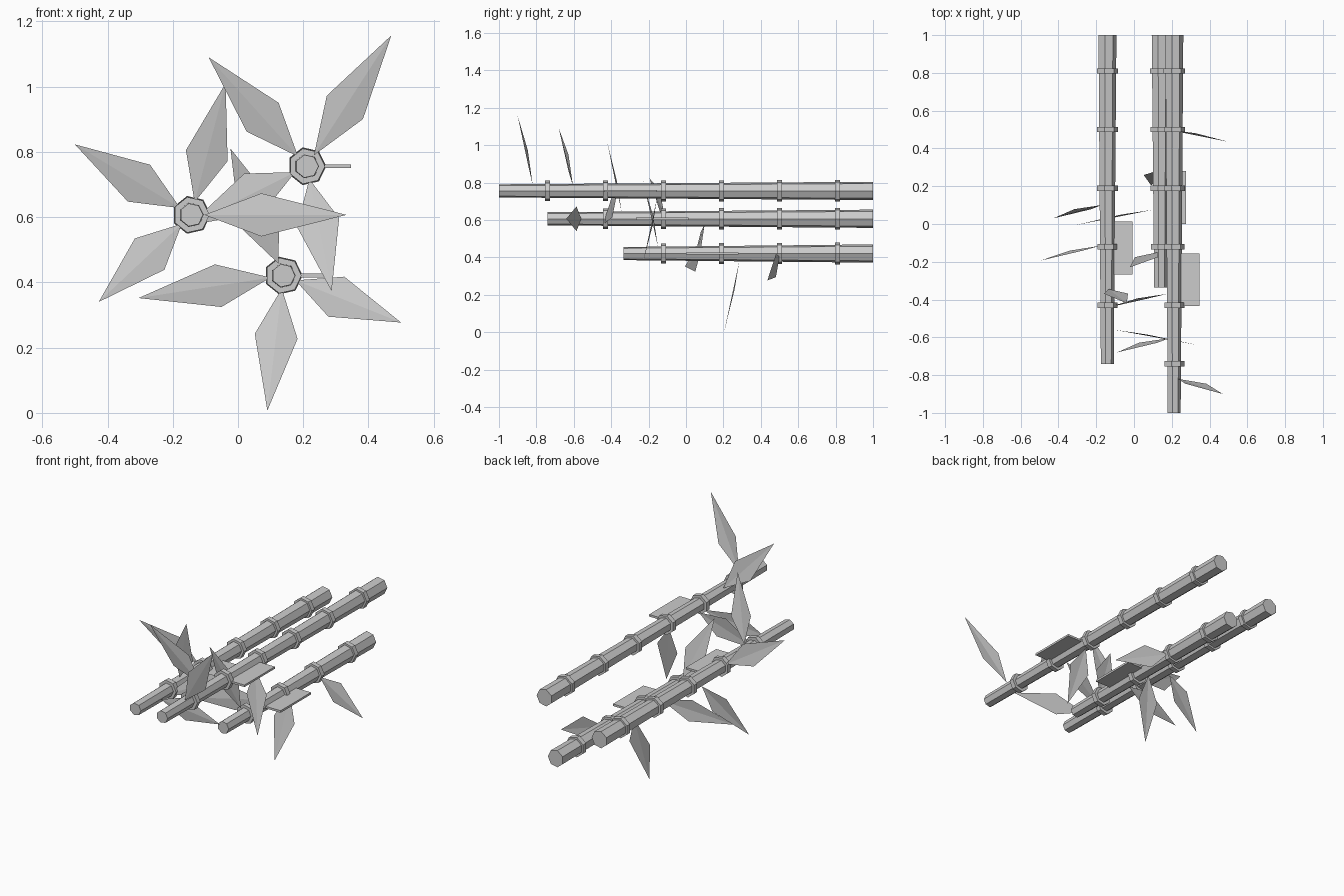
import bpy, bmesh, math
from mathutils import Vector

if "Cube" in bpy.data.objects:
    bpy.data.objects.remove(bpy.data.objects["Cube"])

mat = bpy.data.materials.new("plain_grey")
mat.diffuse_color = (0.6, 0.6, 0.6, 1)
mat.use_nodes = True
mat.node_tree.nodes["Principled BSDF"].inputs["Base Color"].default_value = mat.diffuse_color

SIDES = 7


def finish(bm, name):
    bmesh.ops.recalc_face_normals(bm, faces=bm.faces)
    me = bpy.data.meshes.new(name)
    bm.to_mesh(me)
    bm.free()
    me.materials.append(mat)
    ob = bpy.data.objects.new(name, me)
    bpy.context.collection.objects.link(ob)
    return ob


def tube(name, x, z, y0, r0, y1, r1):
    """Capped seven-sided cone running along y."""
    bm = bmesh.new()
    rings = []
    for y, r in ((y0, r0), (y1, r1)):
        rings.append([bm.verts.new((x + r * math.cos(a), y, z + r * math.sin(a)))
                      for a in (i * math.tau / SIDES for i in range(SIDES))])
    for i in range(SIDES):
        j = (i + 1) % SIDES
        bm.faces.new((rings[0][i], rings[0][j], rings[1][j], rings[1][i]))
    for ring in rings:
        bm.faces.new(ring)
    return finish(bm, name)


def leaf(name, x, z, base_y, tip):
    """Kite-shaped leaf with a slight fold along its midrib."""
    tip = Vector(tip)
    d = Vector((tip.x - x, 0, tip.z - z))
    length = d.length
    d.normalize()
    side = Vector((-d.z, 0, d.x)) * 0.066
    base = Vector((x, base_y, z)) + d * 0.04
    mid = Vector((x, 0, z)) + d * length * 0.45
    mid.y = base_y + (tip.y - base_y) * 0.42
    bm = bmesh.new()
    b, t, l, r = [bm.verts.new(p) for p in (
        base, tip, mid + side + Vector((0, 0.008, 0)), mid - side + Vector((0, 0.008, 0)))]
    bm.faces.new((b, r, t))
    bm.faces.new((b, t, l))
    return finish(bm, name)


def plate(name, x, z, y0, y1):
    """Flat rectangular shoot at the side of a stalk."""
    bm = bmesh.new()
    bmesh.ops.create_cube(bm, size=1)
    for v in bm.verts:
        v.co = (x + 0.08 + v.co.x * 0.11, (y0 + y1) / 2 + v.co.y * (y1 - y0), z + v.co.z * 0.012)
    return finish(bm, name)


# stalk: centre x, z, front end y, plate start y, leaves (base y, tip)
stalks = {
    "upper": (0.211, 0.756, -1.0, -0.435, [
        (-0.82, (0.47, -0.90, 1.157)),
        (-0.605, (-0.09, -0.68, 1.09)),
        (-0.37, (-0.15, -0.445, 0.575)),
        (-0.155, (0.287, -0.23, 0.373))]),
    "middle": (-0.143, 0.607, -0.74, -0.267, [
        (-0.56, (0.333, -0.64, 0.607)),
        (-0.345, (-0.038, -0.42, 1.01)),
        (-0.115, (-0.50, -0.195, 0.823)),
        (0.10, (-0.427, 0.03, 0.34))]),
    "lower": (0.139, 0.421, -0.335, 0.0, [
        (-0.15, (-0.023, -0.23, 0.81)),
        (0.075, (-0.305, -0.005, 0.352)),
        (0.285, (0.09, 0.205, 0.007)),
        (0.50, (0.50, 0.435, 0.277))]),
}

for key, (x, z, y0, py, leaves) in stalks.items():
    tube(key + "_stalk", x, z, y0, 0.036, 1.0, 0.05)
    # raised joints
    for i in range(6):
        y = -0.74 + i * 0.31
        if y > y0 + 0.1:
            r = 0.055 + 0.005 * (y - y0) / (1 - y0)
            tube(f"{key}_joint_{i}", x, z, y - 0.014, r, y + 0.014, r)
    for i, (by, tip) in enumerate(leaves):
        leaf(f"{key}_leaf_{i}", x, z, by, tip)
    plate(key + "_side_shoot", x, z, py, py + 0.28)
